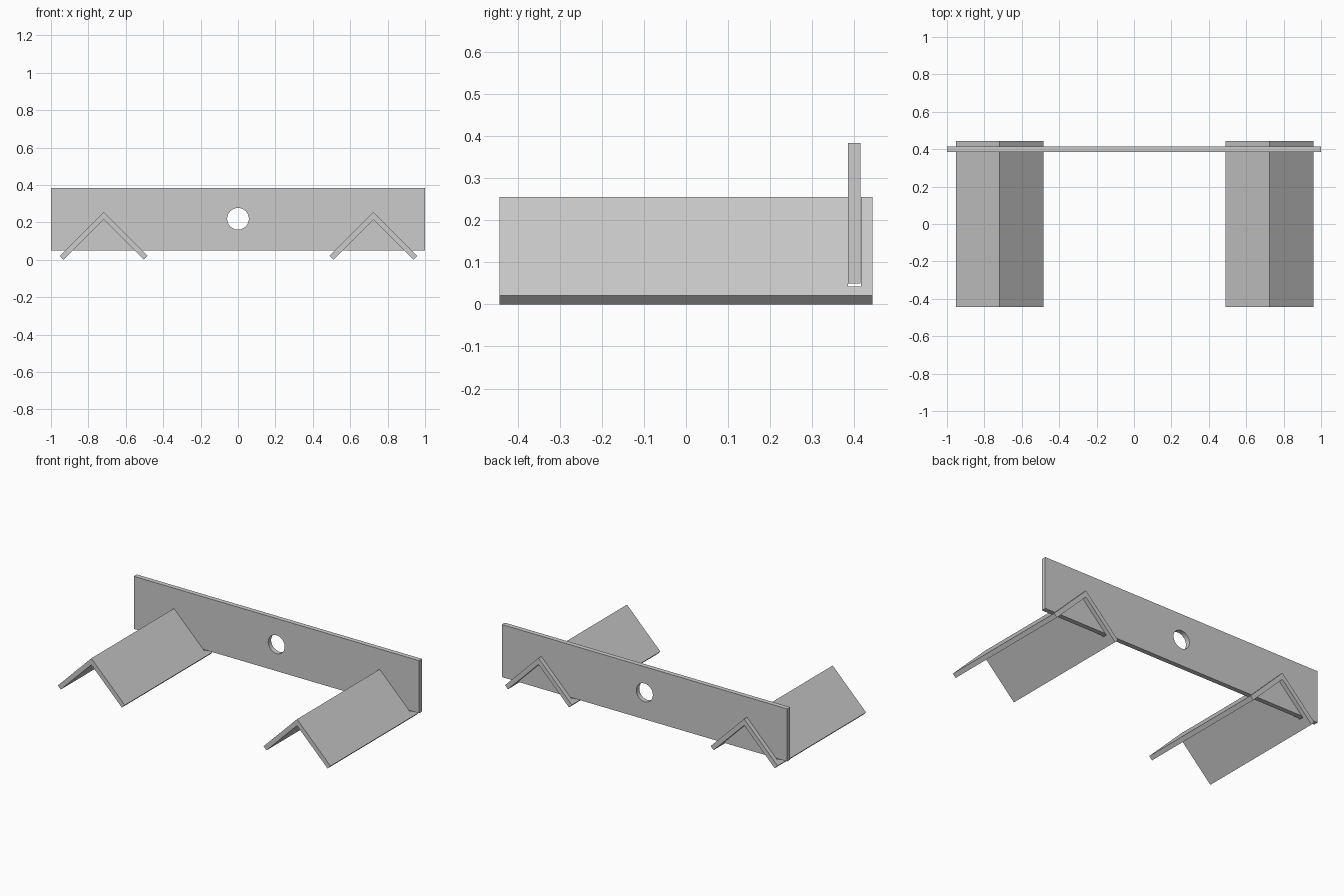
import bpy, bmesh
from mathutils import Matrix, Vector

cube = bpy.data.objects.get("Cube")
if cube:
    bpy.data.objects.remove(cube, do_unlink=True)

grey = bpy.data.materials.new("plain grey")
grey.use_nodes = True
colour = (0.6, 0.6, 0.6, 1)
grey.diffuse_color = colour
grey.node_tree.nodes["Principled BSDF"].inputs["Base Color"].default_value = colour


def make_object(name, bm):
    bmesh.ops.recalc_face_normals(bm, faces=bm.faces)
    mesh = bpy.data.meshes.new(name)
    bm.to_mesh(mesh)
    bm.free()
    mesh.materials.append(grey)
    obj = bpy.data.objects.new(name, mesh)
    bpy.context.collection.objects.link(obj)
    return obj


def box(name, low, high):
    low, high = Vector(low), Vector(high)
    bm = bmesh.new()
    bmesh.ops.create_cube(bm, size=1, matrix=Matrix.Translation((low + high) / 2)
                          @ Matrix.Diagonal((*(high - low), 1)))
    return make_object(name, bm)


def cut(obj, cutter):
    mod = obj.modifiers.new("cut", 'BOOLEAN')
    mod.operation = 'DIFFERENCE'
    mod.solver = 'EXACT'
    mod.object = cutter
    cutter.hide_render = True
    cutter.hide_set(True)
    cutter.display_type = 'WIRE'


def angle_runner(name, x):
    # Inverted V section extruded from front to back
    top, lip, half = 0.255, 0.0205, 0.2345
    inner = top - 2 * lip
    foot = half - lip
    section = [(0, top), (half, lip), (foot, 0), (0, inner), (-foot, 0), (-half, lip)]
    bm = bmesh.new()
    for side in (1, -1):
        points = [bm.verts.new((x + side * px, -0.443, pz)) for px, pz in section[:4]]
        if side < 0:
            points.reverse()
        bm.faces.new(points)
    bmesh.ops.remove_doubles(bm, verts=bm.verts, dist=0.0001)
    ext = bmesh.ops.extrude_face_region(bm, geom=bm.faces[:], use_keep_orig=True)
    moved = [v for v in ext["geom"] if isinstance(v, bmesh.types.BMVert)]
    bmesh.ops.translate(bm, verts=moved, vec=(0, 0.886, 0))
    # Drop the hidden wall between the two flanges
    inside = [f for f in bm.faces if all(abs(v.co.x - x) < 0.0001 for v in f.verts)
              and len({round(v.co.z, 3) for v in f.verts}) > 1]
    bmesh.ops.delete(bm, geom=inside, context='FACES')
    return make_object(name, bm)


# Upright panel with its round hole
panel = box("cross_panel", (-1, 0.385, 0.05), (1, 0.415, 0.383))
bm = bmesh.new()
bmesh.ops.create_cone(bm, cap_ends=True, segments=48, radius1=0.058, radius2=0.058, depth=0.2,
                      matrix=Matrix.Translation((0, 0.4, 0.219)) @ Matrix.Rotation(1.5708, 4, 'X'))
cut(panel, make_object("hole_cutter", bm))

# Two angle runners, slotted to take the panel
slot = box("slot_cutter", (-1.1, 0.3845, 0.042), (1.1, 0.4155, 0.4))
for name, x in (("right_runner", -0.718), ("left_runner", 0.724)):
    cut(angle_runner(name, x), slot)
